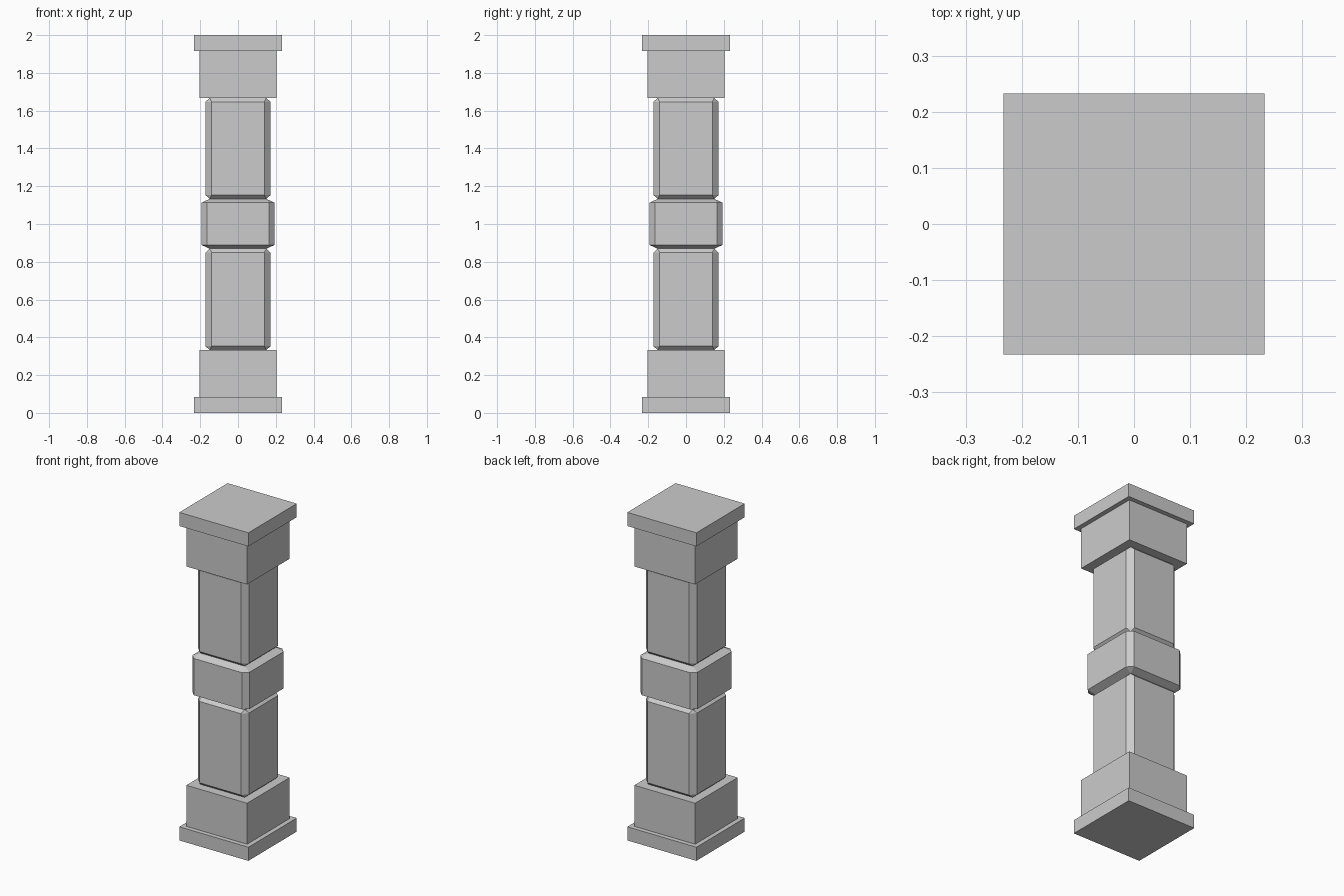
import bpy
import bmesh

if "Cube" in bpy.data.objects:
    bpy.data.objects.remove(bpy.data.objects["Cube"])


def square_stack(name, profile):
    """Skin square rings; each profile entry is (half width, corner cut, height)."""
    bm = bmesh.new()
    rings = []
    for h, c, z in profile:
        i = h - c
        pts = [(i, -h), (h, -i), (h, i), (i, h), (-i, h), (-h, i), (-h, -i), (-i, -h)]
        rings.append([bm.verts.new((x, y, z)) for x, y in pts])
    for a, b in zip(rings, rings[1:]):
        for k in range(8):
            n = (k + 1) % 8
            bm.faces.new((a[k], a[n], b[n], b[k]))
    bm.faces.new(rings[0][::-1])
    bm.faces.new(rings[-1])
    # Uncut corners collapse to single points
    bmesh.ops.remove_doubles(bm, verts=bm.verts, dist=1e-5)
    bmesh.ops.recalc_face_normals(bm, faces=bm.faces)
    mesh = bpy.data.meshes.new(name)
    bm.to_mesh(mesh)
    bm.free()
    obj = bpy.data.objects.new(name, mesh)
    bpy.context.collection.objects.link(obj)
    return obj


NECK = 0.15


def chamfered_block(name, half, cut, z0, z1, rise=0.02):
    """Block with chamfered corners, tapering to the neck at both ends."""
    return square_stack(name, [(NECK, 0, z0), (half, cut, z0 + rise),
                               (half, cut, z1 - rise), (NECK, 0, z1)])


# Stepped foot, and the same profile flipped for the capital
foot = [(0.233, 0, 0), (0.233, 0, 0.083), (0.205, 0, 0.083), (0.205, 0, 0.333)]
square_stack("base", foot)
square_stack("capital", [(h, c, 2 - z) for h, c, z in reversed(foot)])

# Two shaft halves around the central collar
chamfered_block("lower_shaft", 0.172, 0.033, 0.333, 0.869)
chamfered_block("collar", 0.193, 0.03, 0.869, 1.133)
chamfered_block("upper_shaft", 0.172, 0.033, 1.133, 1.667)
